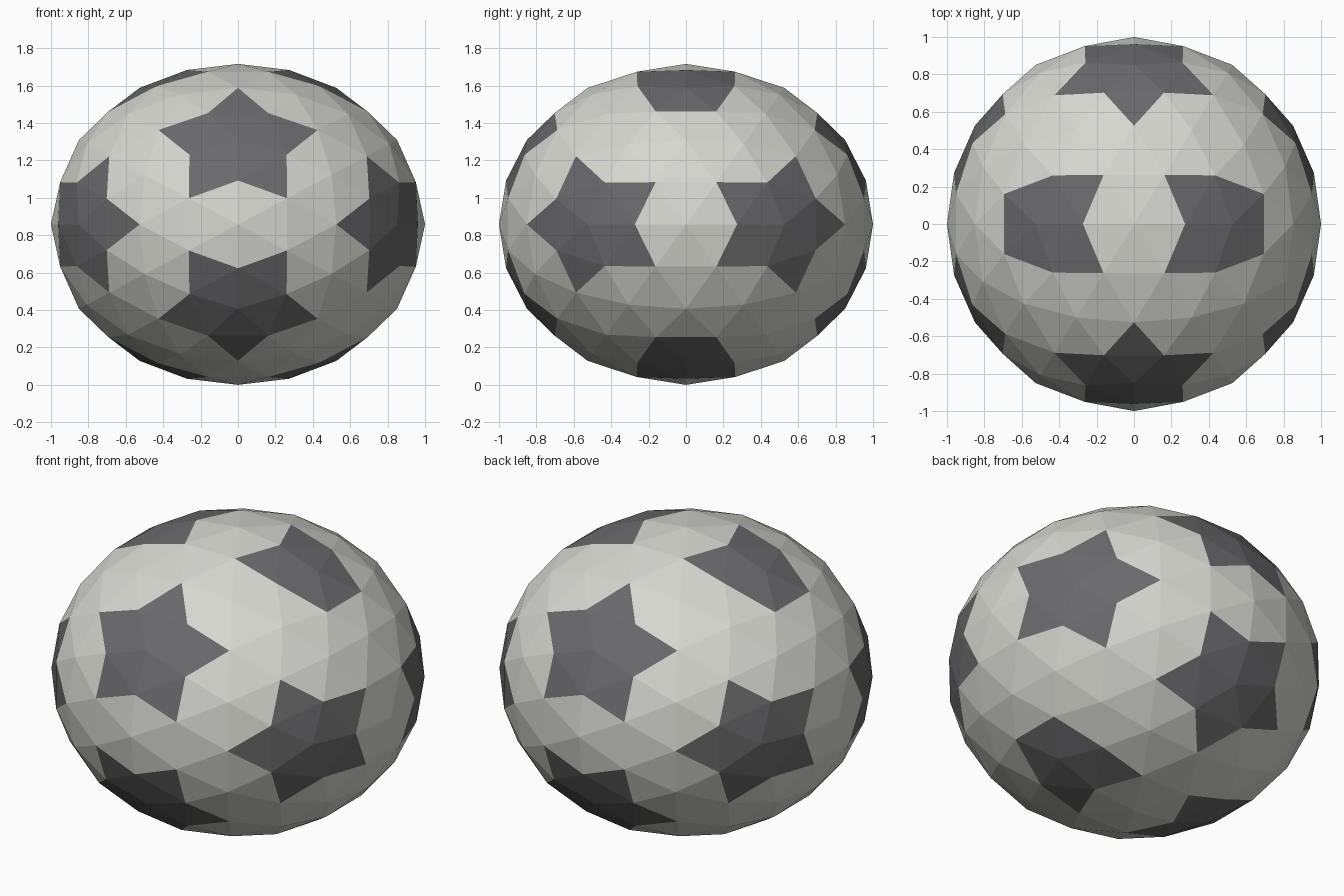
import bpy
import bmesh
from mathutils import Vector

cube = bpy.data.objects.get("Cube")
if cube:
    bpy.data.objects.remove(cube, do_unlink=True)

HEIGHT_RATIO = 0.858
GOLDEN = (1 + 5 ** 0.5) / 2


def make_material(name, colour):
    mat = bpy.data.materials.new(name)
    mat.use_nodes = True
    mat.diffuse_color = colour
    bsdf = mat.node_tree.nodes["Principled BSDF"]
    bsdf.inputs["Base Color"].default_value = colour
    bsdf.inputs["Roughness"].default_value = 0.8
    return mat


# Icosahedron with its two-fold axes on x, y and z
bm = bmesh.new()
for a in (-1, 1):
    for b in (-GOLDEN, GOLDEN):
        for corner in ((0, b, a), (a, 0, b), (b, a, 0)):
            bm.verts.new(Vector(corner).normalized())
bmesh.ops.convex_hull(bm, input=bm.verts[:])

# Two rounds of subdivision, each pushed out to the sphere
for _ in range(2):
    bmesh.ops.subdivide_edges(bm, edges=bm.edges[:], cuts=1, use_grid_fill=True)
    for v in bm.verts:
        v.co.normalize()
bmesh.ops.triangulate(bm, faces=bm.faces[:])
bmesh.ops.recalc_face_normals(bm, faces=bm.faces[:])

# Dark stars around the five-sided corners
for seed in [v for v in bm.verts if len(v.link_faces) == 5]:
    clipped = abs(seed.co.z) > 0.8
    for face in seed.link_faces:
        face.material_index = 1
        for edge in face.edges:
            if seed in edge.verts:
                continue
            for tip in edge.link_faces:
                # Top and bottom stars lose their outward points
                outward = abs(tip.calc_center_median().x) > 0.5
                if tip is not face and not (clipped and outward):
                    tip.material_index = 1

# Squash the ball and rest it on the ground
for v in bm.verts:
    v.co.z = (v.co.z + 1) * HEIGHT_RATIO

mesh = bpy.data.meshes.new("ball")
bm.to_mesh(mesh)
bm.free()
mesh.materials.append(make_material("light grey", (0.68, 0.68, 0.64, 1)))
mesh.materials.append(make_material("dark grey", (0.143, 0.143, 0.15, 1)))
ball = bpy.data.objects.new("ball", mesh)
bpy.context.collection.objects.link(ball)
